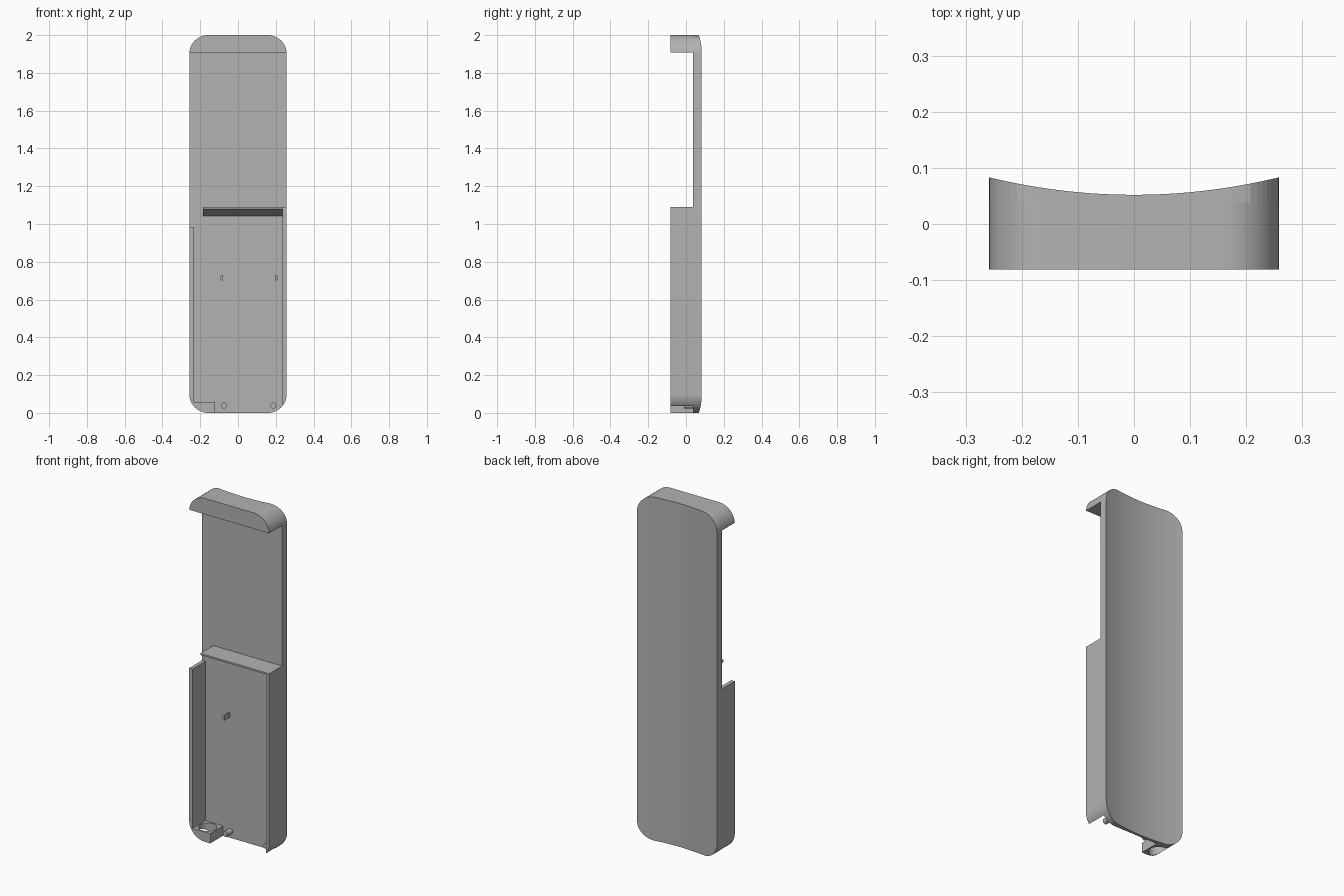
import bpy, bmesh
from math import sin, cos, pi
from mathutils import Vector

cube = bpy.data.objects.get("Cube")
if cube:
    bpy.data.objects.remove(cube, do_unlink=True)

HALF, TOP, R = 0.258, 2.0, 0.1      # half width, height, corner radius
FRONT, PLATE = -0.081, 0.037        # rim front, inner face of back plate
INNER = 0.236                       # inner face of the side walls

grey = bpy.data.materials.new("plain grey")
grey.use_nodes = True
colour = (0.45, 0.45, 0.45, 1)
grey.diffuse_color = colour
grey.node_tree.nodes["Principled BSDF"].inputs["Base Color"].default_value = colour


def arc(cx, cz, r, start, sweep, steps):
    return [(cx + r * cos(start + sweep * i / steps),
             cz + r * sin(start + sweep * i / steps)) for i in range(steps + 1)]


def prism(points, direction):
    """Closed solid from a planar outline pushed along a direction."""
    bm = bmesh.new()
    face = bm.faces.new([bm.verts.new(p) for p in points])
    ext = bmesh.ops.extrude_face_region(bm, geom=[face], use_keep_orig=True)
    verts = [v for v in ext["geom"] if isinstance(v, bmesh.types.BMVert)]
    bmesh.ops.translate(bm, verts=verts, vec=direction)
    bmesh.ops.recalc_face_normals(bm, faces=bm.faces[:])
    return bm


def slab(y0, y1):
    """Rounded rectangle over the whole outline, between two depths."""
    x, z = HALF - R, TOP - R
    outline = []
    for i, (cx, cz) in enumerate([(x, z), (-x, z), (-x, R), (x, R)]):
        outline += arc(cx, cz, R, i * pi / 2, pi / 2, 12)
    return prism([(px, y0, pz) for px, pz in outline], (0, y1 - y0, 0))


def trim(bm, point, normal):
    """Cut away the side the normal points to, and close the cut."""
    cut = bmesh.ops.bisect_plane(bm, geom=bm.verts[:] + bm.edges[:] + bm.faces[:],
                                 plane_co=point, plane_no=normal, clear_outer=True)
    edges = [e for e in cut["geom_cut"] if isinstance(e, bmesh.types.BMEdge)]
    bmesh.ops.edgenet_fill(bm, edges=edges)
    return bm


def finish(name, bm):
    bmesh.ops.recalc_face_normals(bm, faces=bm.faces[:])
    mesh = bpy.data.meshes.new(name)
    bm.to_mesh(mesh)
    bm.free()
    mesh.materials.append(grey)
    obj = bpy.data.objects.new(name, mesh)
    bpy.context.collection.objects.link(obj)
    return obj


def select(obj):
    bpy.ops.object.select_all(action='DESELECT')
    obj.select_set(True)
    bpy.context.view_layer.objects.active = obj


def smooth(obj):
    select(obj)
    bpy.ops.object.shade_smooth_by_angle(angle=pi / 6)
    return obj


# Back plate: flat inside, hollow curve across the outside
bm = slab(PLATE, 0.08)
flat = HALF - R
for i in range(17):
    bmesh.ops.bisect_plane(bm, geom=bm.verts[:] + bm.edges[:] + bm.faces[:],
                           plane_co=(flat * (i / 8 - 1), 0, 0), plane_no=(1, 0, 0))
corner = [flat + R * sin(pi / 2 * i / 12) for i in range(1, 12)]
for x in corner + [-c for c in corner]:
    bmesh.ops.bisect_plane(bm, geom=bm.verts[:] + bm.edges[:] + bm.faces[:],
                           plane_co=(x, 0, 0), plane_no=(1, 0, 0))
for v in bm.verts:
    if v.co.y > PLATE + 0.01:
        v.co.y = 0.052 + 0.031 * (v.co.x / HALF) ** 2
smooth(finish("back_plate", bm))

# Solid top cap
smooth(finish("top_cap", trim(slab(FRONT, PLATE), (0, 0, 1.907), (0, 0, -1))))

# Side walls, the left one taller
for name, side, height in (("left_wall", 1, 1.09), ("right_wall", -1, 0.985)):
    bm = trim(slab(FRONT, PLATE), (0, 0, height), (0, 0, 1))
    smooth(finish(name, trim(bm, (side * INNER, 0, 0), (-side, 0, 0))))

# Bottom corner block with a round bore
bm = trim(slab(FRONT, PLATE), (0, 0, 0.057), (0, 0, 1))
bm = trim(bm, (-0.122, 0, 0), (1, 0, 0))
block = finish("corner_block", trim(bm, (-INNER, 0, 0), (-1, 0, 0)))
ring = arc(-0.18, -0.022, 0.05, 0, 2 * pi, 32)[:-1]
cutter = finish("bore_cutter", prism([(x, y, -0.1) for x, y in ring], (0, 0, 0.3)))
cutter.hide_render = True
cut = block.modifiers.new("bore", 'BOOLEAN')
cut.operation = 'DIFFERENCE'
cut.solver = 'EXACT'
cut.object = cutter
select(block)
bpy.ops.object.modifier_apply(modifier=cut.name)
bpy.data.objects.remove(cutter, do_unlink=True)
smooth(block)

# Cross ledge with a sloped underside
profile = [(FRONT, 1.09), (PLATE, 1.09), (PLATE, 1.042), (FRONT, 1.08)]
finish("cross_ledge", prism([(-0.185, y, z) for y, z in profile],
                            (INNER + 0.185, 0, 0)))

# Round pins at the bottom and half-round pins in the middle
TIP = -0.01
for name, x in (("right_round_pin", -0.075), ("left_round_pin", 0.187)):
    ring = arc(x, 0.039, 0.016, 0, 2 * pi, 24)[:-1]
    smooth(finish(name, prism([(px, TIP, pz) for px, pz in ring],
                              (0, PLATE - TIP, 0))))
for name, x, start in (("right_half_pin", -0.079, pi / 2),
                       ("left_half_pin", 0.197, -pi / 2)):
    ring = arc(x, 0.715, 0.015, start, pi, 12)
    smooth(finish(name, prism([(px, TIP, pz) for px, pz in ring],
                              (0, PLATE - TIP, 0))))
